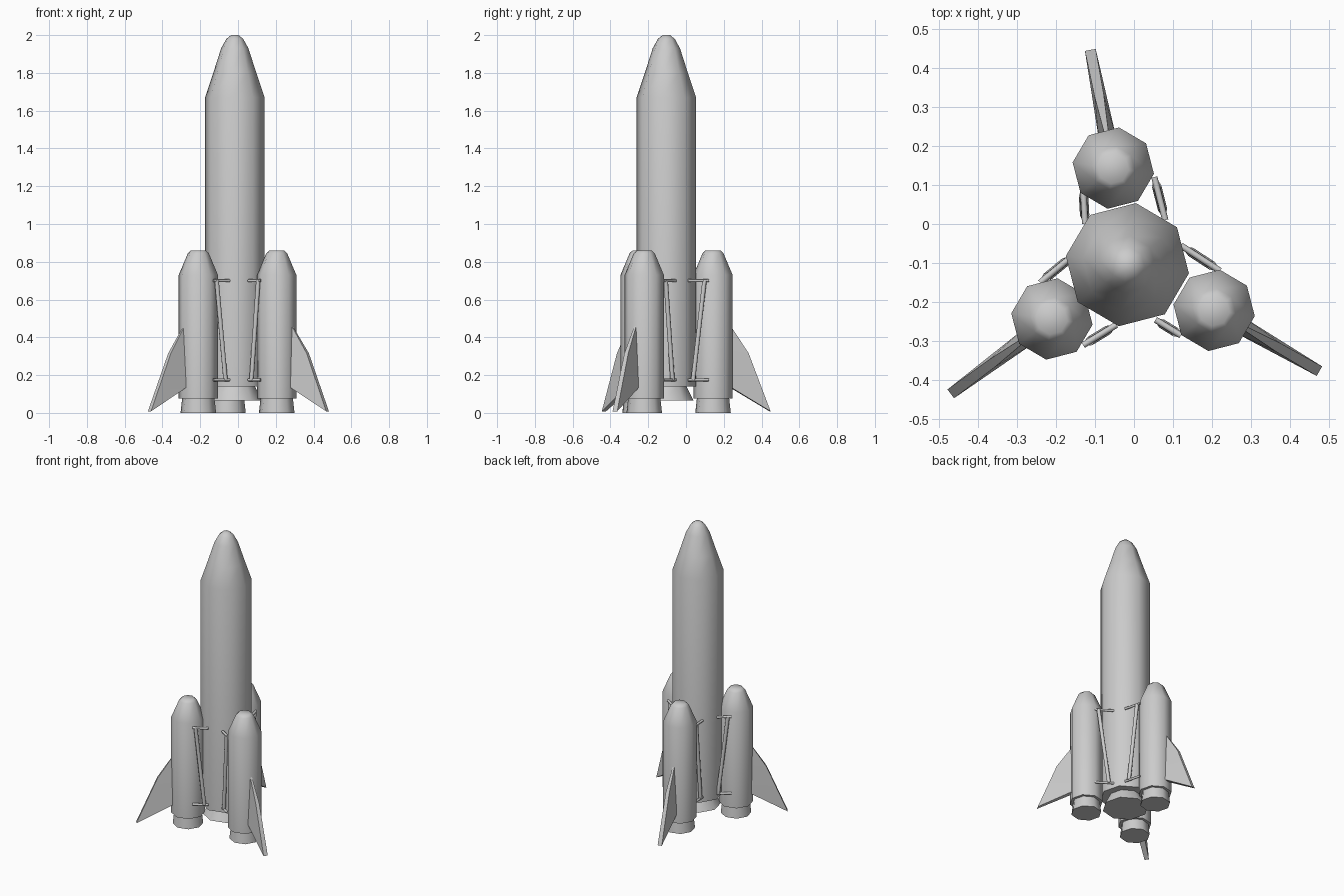
import bpy, bmesh
from math import cos, sin, radians, pi
from mathutils import Vector

if "Cube" in bpy.data.objects:
    bpy.data.objects.remove(bpy.data.objects["Cube"])

ROT = radians(82)      # shared rotation of all eight-sided bodies
SIDES = 8


def finish(name, bm):
    bmesh.ops.recalc_face_normals(bm, faces=bm.faces)
    me = bpy.data.meshes.new(name)
    bm.to_mesh(me)
    bm.free()
    ob = bpy.data.objects.new(name, me)
    bpy.context.collection.objects.link(ob)
    bpy.ops.object.select_all(action='DESELECT')
    ob.select_set(True)
    bpy.context.view_layer.objects.active = ob
    bpy.ops.object.shade_smooth_by_angle(angle=radians(50))
    return ob


def lathe(name, centre, profile):
    """Closed eight-sided body from (radius, z) pairs, bottom to top."""
    bm = bmesh.new()
    rings = []
    for r, z in profile:
        rings.append([bm.verts.new((centre[0] + r * cos(ROT + 2 * pi * i / SIDES),
                                    centre[1] + r * sin(ROT + 2 * pi * i / SIDES), z))
                      for i in range(SIDES)])
    for a, b in zip(rings, rings[1:]):
        for i in range(SIDES):
            j = (i + 1) % SIDES
            bm.faces.new((a[i], a[j], b[j], b[i]))
    bm.faces.new(rings[0][::-1])
    bm.faces.new(rings[-1])
    return finish(name, bm)


def rod(name, a, b, r):
    a, b = Vector(a), Vector(b)
    d = b - a
    bm = bmesh.new()
    bmesh.ops.create_cone(bm, cap_ends=True, segments=8, radius1=r, radius2=r, depth=d.length)
    bmesh.ops.rotate(bm, verts=bm.verts, matrix=d.to_track_quat('Z', 'Y').to_matrix())
    bmesh.ops.translate(bm, verts=bm.verts, vec=(a + b) / 2)
    return finish(name, bm)


def fin(name, centre, angle, tip):
    # outline: distance from booster axis, height, half thickness
    outline = [(0.085, 0.475, 0.005), (0.19, 0.315, 0.012), (tip, 0.008, 0.014),
               (0.085, 0.14, 0.022)]
    out = Vector((cos(angle), sin(angle), 0))
    side = Vector((-out.y, out.x, 0))
    base = Vector((centre[0], centre[1], 0))
    bm = bmesh.new()
    left, right = ([bm.verts.new(base + out * d + side * h * s + Vector((0, 0, z)))
                    for d, z, h in outline] for s in (1, -1))
    for i in range(4):
        j = (i + 1) % 4
        bm.faces.new((left[i], left[j], right[j], right[i]))
    bm.faces.new(left)
    bm.faces.new(right[::-1])
    bmesh.ops.triangulate(bm, faces=[f for f in bm.faces])
    return finish(name, bm)


# Core stage and its engine bell
core = (-0.017, -0.104)
lathe("core_body", core, [(0.159, 0.14), (0.159, 1.67), (0.115, 1.80), (0.073, 1.93),
                          (0.045, 1.98), (0.02, 2.0)])
lathe("core_nozzle", core, [(0.145, 0.065), (0.105, 0.145)])

# Boosters: centre, fin angle, fin reach, two struts (booster end, core end)
boosters = [
    ((-0.053, 0.143), 101, 0.308, [((0.052, 0.12), (0.08, 0.01)),
                                   ((-0.13, 0.09), (-0.125, 0.0))]),
    ((0.205, -0.221), -30, 0.311, [((0.22, -0.12), (0.12, -0.055)),
                                   ((0.12, -0.285), (0.055, -0.245))]),
    ((-0.21, -0.243), 216.5, 0.322, [((-0.24, -0.15), (-0.155, -0.08)),
                                     ((-0.13, -0.31), (-0.045, -0.258))]),
]
for n, (c, ang, reach, struts) in enumerate(boosters, 1):
    lathe(f"booster_body_{n}", c, [(0.105, 0.075), (0.105, 0.73), (0.056, 0.845), (0.04, 0.86)])
    lathe(f"booster_nozzle_{n}", c, [(0.095, 0.0), (0.086, 0.08)])
    fin(f"fin_{n}", c, radians(ang), reach)
    # Two level bars joined by a slanted brace on each side
    for k, (p, q) in enumerate(struts, 1):
        p, q = Vector(p), Vector(q)
        for z, tag in ((0.7, "upper"), (0.175, "lower")):
            rod(f"{tag}_bar_{n}_{k}", (*p, z), (*q, z), 0.008)
        a, b = p.lerp(q, 0.2), p.lerp(q, 0.75)
        rod(f"brace_{n}_{k}", (*a, 0.7), (*b, 0.175), 0.012)
